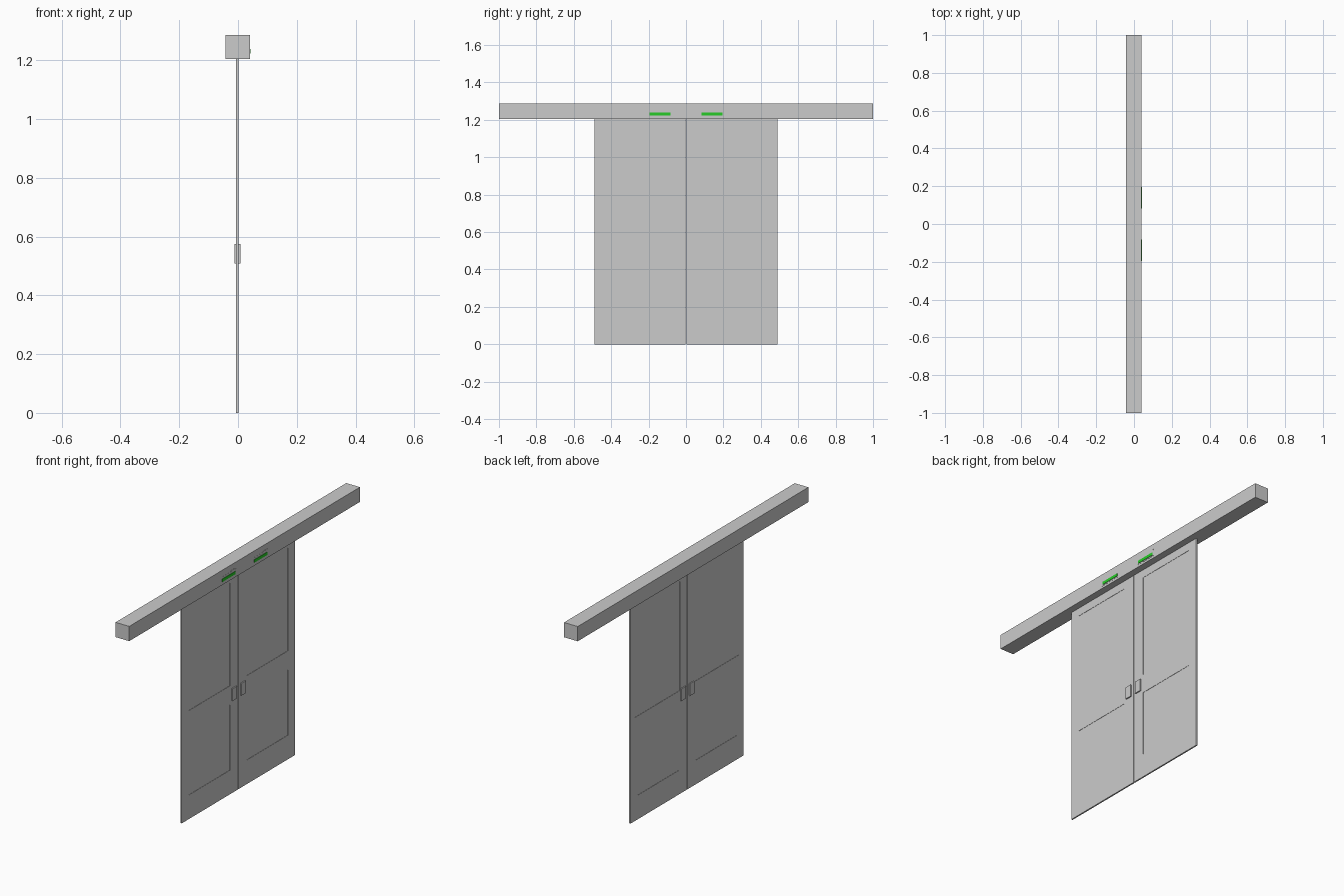
import bpy, bmesh
from mathutils import Vector

if "Cube" in bpy.data.objects:
    bpy.data.objects.remove(bpy.data.objects["Cube"])


def box(name, lo, hi, material=None):
    """Box between two opposite corners."""
    lo, hi = Vector(lo), Vector(hi)
    bm = bmesh.new()
    bmesh.ops.create_cube(bm, size=1)
    bmesh.ops.scale(bm, vec=hi - lo, verts=bm.verts)
    bmesh.ops.translate(bm, vec=(lo + hi) / 2, verts=bm.verts)
    mesh = bpy.data.meshes.new(name)
    bm.to_mesh(mesh)
    bm.free()
    ob = bpy.data.objects.new(name, mesh)
    bpy.context.collection.objects.link(ob)
    if material:
        mesh.materials.append(material)
    return ob


def side_box(name, side, x, y, z, material=None):
    """Box given by ranges, with y mirrored when side is -1."""
    ya, yb = sorted((side * y[0], side * y[1]))
    return box(name, (x[0], ya, z[0]), (x[1], yb, z[1]), material)


def carve(ob, cutter):
    mod = ob.modifiers.new("recess", 'BOOLEAN')
    mod.operation = 'DIFFERENCE'
    mod.solver = 'EXACT'
    mod.object = cutter
    cutter.hide_render = True
    cutter.hide_set(True)


green = bpy.data.materials.new("indicator_green")
green.diffuse_color = (0.02, 0.6, 0.02, 1)
green.use_nodes = True
green.node_tree.nodes["Principled BSDF"].inputs["Base Color"].default_value = green.diffuse_color

BACK, FRONT = -0.0065, 0.0015   # door faces
DEPTH = 0.0015                  # panel recess

# Overhead track housing
box("track_housing", (-0.043, -1, 1.205), (0.04, 1, 1.286))

for side, label in ((-1, "left"), (1, "right")):
    # Sliding door leaf with shallow panels on both faces
    door = side_box(f"door_{label}", side, (BACK, FRONT), (0.002, 0.49), (0, 1.205))
    outside = (FRONT - DEPTH, FRONT + 0.01)
    inside = (BACK - 0.01, BACK + DEPTH)
    panels = [
        ("upper_outside", outside, (0.073, 0.43), (0.595, 1.16)),
        ("upper_inside", inside, (0.063, 0.452), (0.567, 1.165)),
        ("lower_outside", outside, (0.073, 0.43), (0.132, 0.49)),
        ("lower_inside", inside, (0.073, 0.43), (0.132, 0.49)),
    ]
    for part, x, y, z in panels:
        carve(door, side_box(f"cutter_{part}_{label}", side, x, y, z))

    # Handle plate going through the leaf
    side_box(f"handle_{label}", side, (-0.012, 0.008), (0.018, 0.057), (0.508, 0.575))

    # Indicator: thin plate, green bar and small tab on top
    side_box(f"indicator_plate_{label}", side, (0.039, 0.041), (0.077, 0.204), (1.217, 1.25))
    side_box(f"indicator_bar_{label}", side, (0.039, 0.043), (0.082, 0.196), (1.223, 1.239), green)
    # The tab sits at the +y end of both plates
    end = -0.08 if side < 0 else 0.2
    box(f"indicator_tab_{label}", (0.039, end - 0.04, 1.248), (0.041, end, 1.255))
